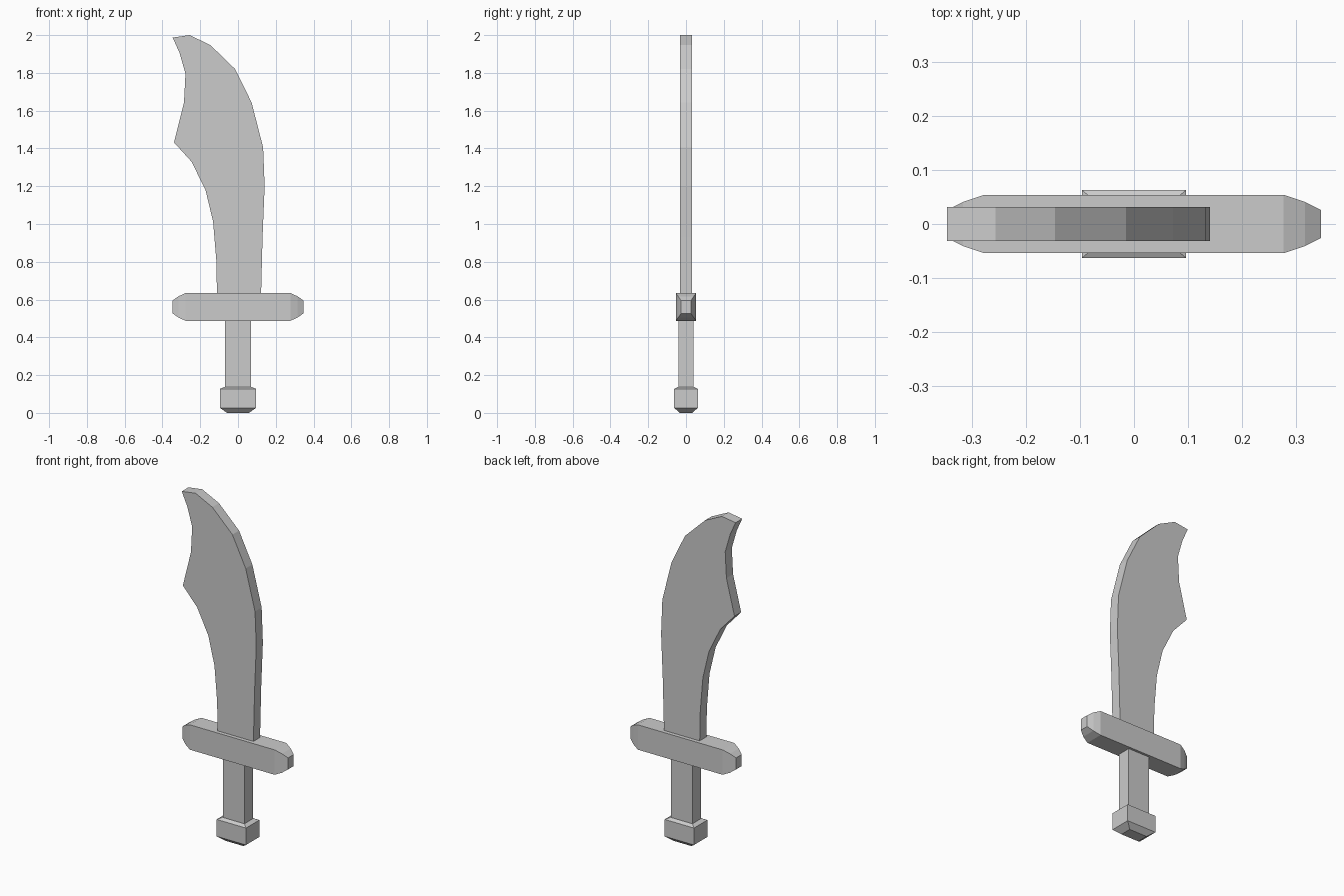
import bpy

if "Cube" in bpy.data.objects:
    bpy.data.objects.remove(bpy.data.objects["Cube"])


def make_object(name, verts, faces):
    mesh = bpy.data.meshes.new(name)
    mesh.from_pydata(verts, [], faces)
    mesh.update()
    obj = bpy.data.objects.new(name, mesh)
    bpy.context.collection.objects.link(obj)
    return obj


def loft(name, sections, place):
    """Join rectangular sections (t, half_a, half_b) along an axis, capping both ends."""
    verts, faces = [], []
    for t, a, b in sections:
        verts += [place(t, sa * a, sb * b) for sa, sb in ((-1, -1), (1, -1), (1, 1), (-1, 1))]
    for s in range(len(sections) - 1):
        for i in range(4):
            j = (i + 1) % 4
            faces.append((4 * s + i, 4 * s + j, 4 * s + 4 + j, 4 * s + 4 + i))
    n = len(verts)
    faces += [(3, 2, 1, 0), (n - 4, n - 3, n - 2, n - 1)]
    return make_object(name, verts, faces)


def upright(t, a, b):
    return (a, b, t)


def sideways(t, a, b):
    return (t, a, 0.561 + b)


# Pommel: block with a shallow top bevel and tapered base
loft("pommel", [(0.0, 0.058, 0.034), (0.027, 0.096, 0.0625),
                (0.127, 0.096, 0.0625), (0.137, 0.074, 0.044)], upright)

# Grip
loft("grip", [(0.13, 0.07, 0.04), (0.495, 0.07, 0.04)], upright)

# Crossguard: bar with two-step tapered ends, mirrored
end = [(0.277, 0.054, 0.0735), (0.316, 0.041, 0.056), (0.346, 0.026, 0.034)]
loft("crossguard", [(-x, a, b) for x, a, b in reversed(end)] + end, sideways)

# Blade: curved outline extruded to an even thickness
outline = [(-0.111, 0.62), (0.122, 0.62), (0.13, 0.934), (0.141, 1.2), (0.133, 1.405),
           (0.072, 1.643), (-0.015, 1.82), (-0.146, 1.947), (-0.256, 2.0), (-0.346, 1.987),
           (-0.31, 1.907), (-0.278, 1.796), (-0.286, 1.643), (-0.339, 1.432),
           (-0.246, 1.33), (-0.172, 1.18), (-0.132, 1.013), (-0.115, 0.81)]
n = len(outline)
verts = [(x, y, z) for y in (-0.031, 0.031) for x, z in outline]
faces = [tuple(range(n)), tuple(range(2 * n - 1, n - 1, -1))]
faces += [((i + 1) % n, i, n + i, n + (i + 1) % n) for i in range(n)]
make_object("blade", verts, faces)
